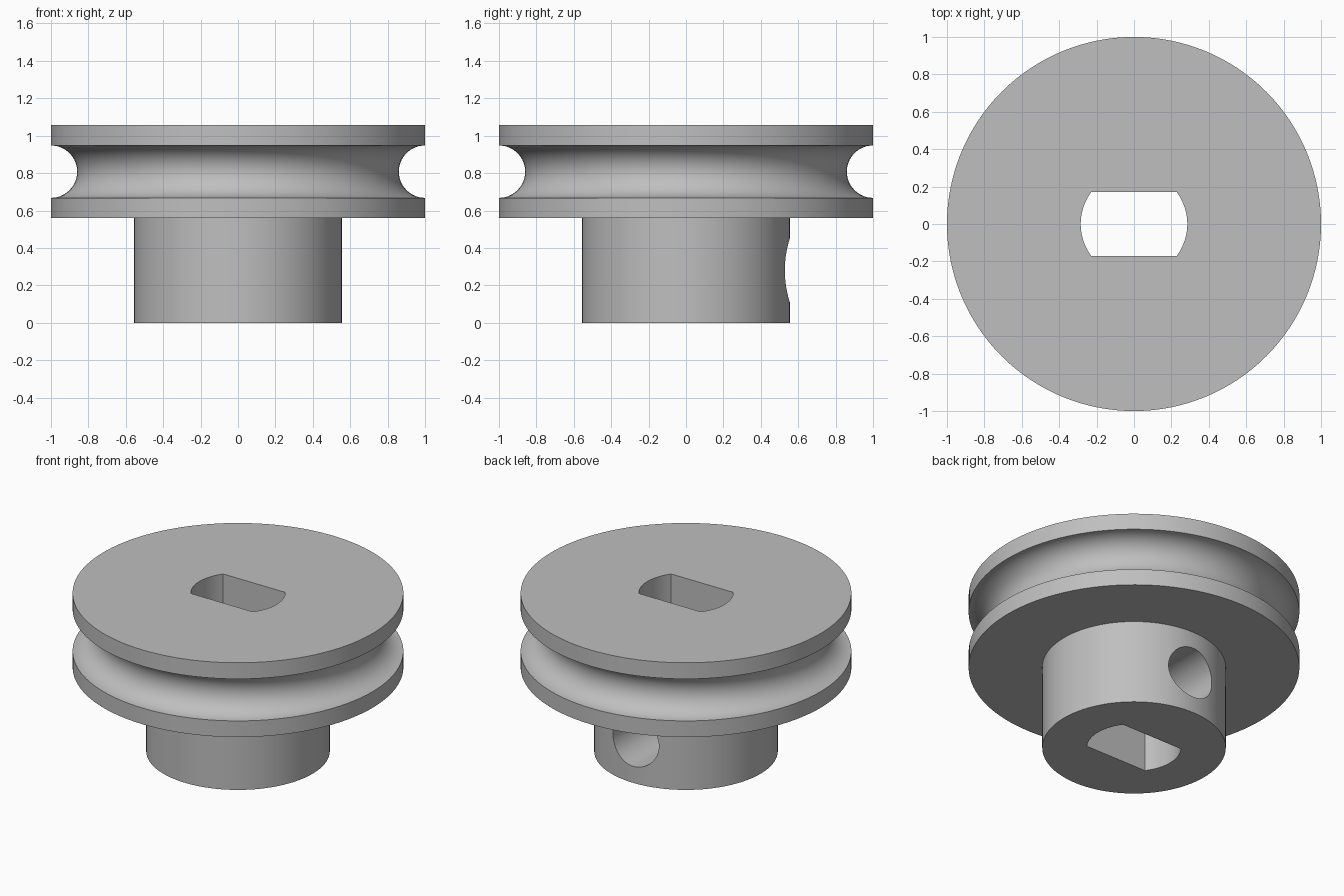
import bpy
import bmesh
from math import sin, cos, pi, radians, asin
from mathutils import Matrix, Vector

if "Cube" in bpy.data.objects:
    bpy.data.objects.remove(bpy.data.objects["Cube"], do_unlink=True)

SEGMENTS = 128
HEIGHT = 1.056
HUB_RADIUS, HUB_TOP = 0.555, 0.56
GROOVE_Z, GROOVE_RADIUS = 0.808, 0.14
BORE_RADIUS, BORE_FLAT = 0.285, 0.17
SCREW_Z, SCREW_RADIUS = 0.28, 0.17

# Plain grey material
grey = bpy.data.materials.new("plain grey")
grey.use_nodes = True
colour = (0.52, 0.52, 0.52, 1)
grey.diffuse_color = colour
grey.node_tree.nodes["Principled BSDF"].inputs["Base Color"].default_value = colour


def add_object(name, bm):
    bmesh.ops.recalc_face_normals(bm, faces=bm.faces)
    mesh = bpy.data.meshes.new(name)
    bm.to_mesh(mesh)
    bm.free()
    mesh.materials.append(grey)
    obj = bpy.data.objects.new(name, mesh)
    bpy.context.collection.objects.link(obj)
    return obj


def lathe(name, profile):
    """Revolve (radius, z) points around the z axis and cap both ends."""
    bm = bmesh.new()
    rings = []
    for r, z in profile:
        rings.append([bm.verts.new((r * cos(2 * pi * i / SEGMENTS),
                                    r * sin(2 * pi * i / SEGMENTS), z))
                      for i in range(SEGMENTS)])
    for low, high in zip(rings, rings[1:]):
        for i in range(SEGMENTS):
            j = (i + 1) % SEGMENTS
            bm.faces.new((low[i], low[j], high[j], high[i]))
    bm.faces.new(rings[0])
    bm.faces.new(rings[-1])
    return add_object(name, bm)


def prism(name, outline, z0, z1):
    """Extrude a flat outline upwards."""
    bm = bmesh.new()
    face = bm.faces.new([bm.verts.new((x, y, z0)) for x, y in outline])
    top = bmesh.ops.extrude_face_region(bm, geom=[face])["geom"]
    verts = [v for v in top if isinstance(v, bmesh.types.BMVert)]
    bmesh.ops.translate(bm, verts=verts, vec=Vector((0, 0, z1 - z0)))
    return add_object(name, bm)


def cut(target, cutter):
    cutter.hide_render = True
    cutter.hide_viewport = False
    mod = target.modifiers.new(cutter.name, "BOOLEAN")
    mod.operation = "DIFFERENCE"
    mod.solver = "EXACT"
    mod.object = cutter
    bpy.context.view_layer.objects.active = target
    bpy.ops.object.modifier_apply(modifier=mod.name)
    bpy.data.objects.remove(cutter, do_unlink=True)


# Pulley wheel and hub: one turned profile with a round rope groove
groove = [(1 - GROOVE_RADIUS * cos(a), GROOVE_Z + GROOVE_RADIUS * sin(a))
          for a in (pi * (i / 32 - 0.5) for i in range(33))]
pulley = lathe("grooved_pulley",
               [(HUB_RADIUS, 0), (HUB_RADIUS, HUB_TOP), (1, HUB_TOP)]
               + groove + [(1, HEIGHT)])

# Shaft bore: round ends with two flat sides
half = asin(BORE_FLAT / BORE_RADIUS)
arc = [half * (i / 12 - 1) for i in range(25)]
outline = [(BORE_RADIUS * cos(a + turn), BORE_RADIUS * sin(a + turn))
           for turn in (0, pi) for a in arc]
cut(pulley, prism("bore_cutter", outline, -0.1, HEIGHT + 0.1))

# Set screw hole: through the back wall of the hub into the bore
circle = [(SCREW_RADIUS * cos(2 * pi * i / 64), SCREW_RADIUS * sin(2 * pi * i / 64))
          for i in range(64)]
screw = prism("screw_cutter", circle, 0, 0.8)
screw.data.transform(Matrix.Translation((0, 0, SCREW_Z)) @ Matrix.Rotation(radians(-90), 4, "X"))
cut(pulley, screw)

# Smooth round walls, sharp rims
bpy.ops.object.select_all(action="DESELECT")
pulley.select_set(True)
bpy.context.view_layer.objects.active = pulley
bpy.ops.object.shade_smooth_by_angle(angle=radians(30))
